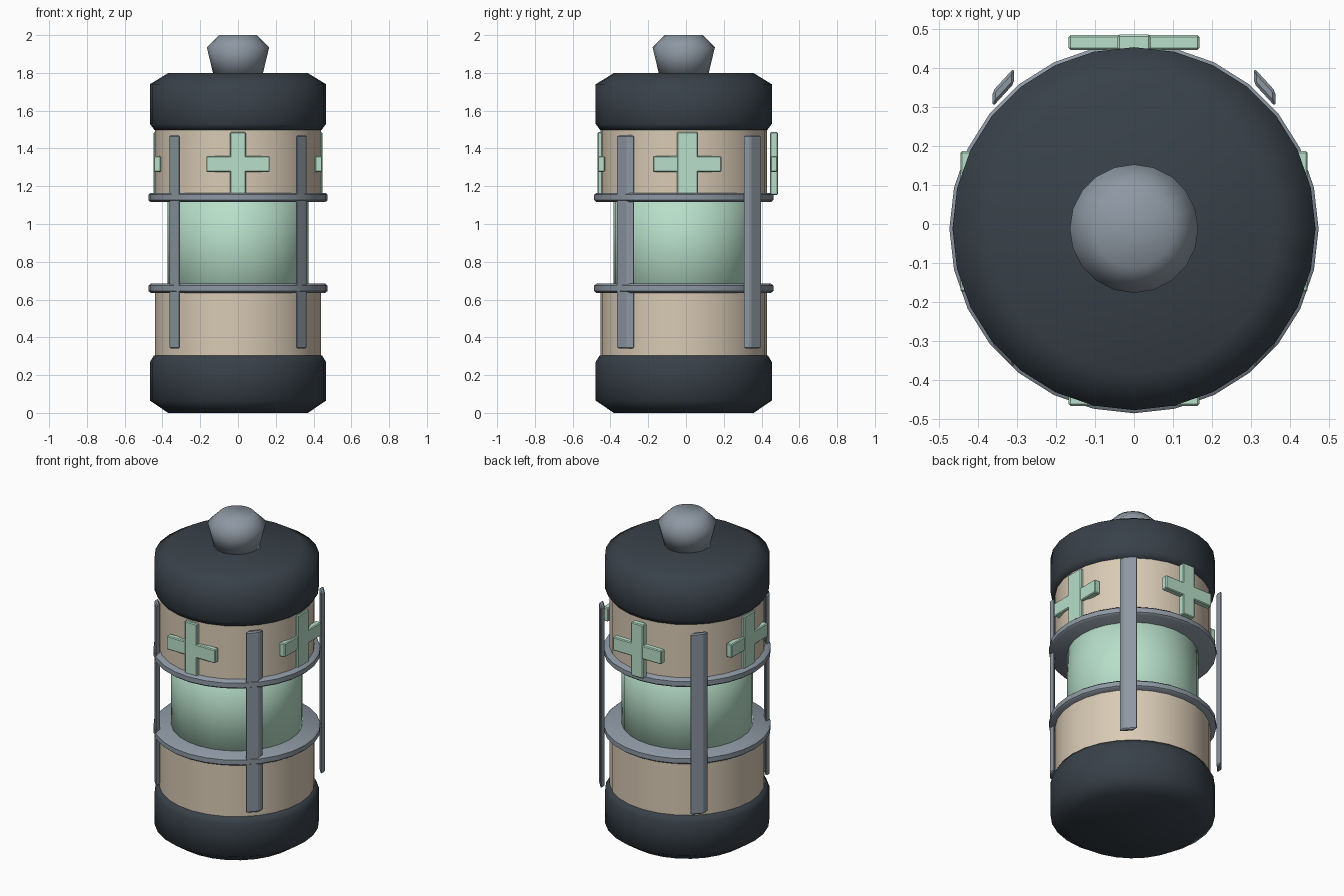
import bpy, bmesh, math
from mathutils import Vector

cube = bpy.data.objects.get("Cube")
if cube:
    bpy.data.objects.remove(cube, do_unlink=True)

AXIS_Y = -0.012
SIDES = 28


def material(name, rgb):
    mat = bpy.data.materials.new(name)
    mat.use_nodes = True
    color = (*rgb, 1)
    mat.diffuse_color = color
    mat.node_tree.nodes["Principled BSDF"].inputs["Base Color"].default_value = color
    return mat


DARK = material("dark slate", (0.040, 0.053, 0.067))
BEIGE = material("warm beige", (0.69, 0.59, 0.46))
GREEN = material("pale green", (0.48, 0.74, 0.59))
GREY = material("steel grey", (0.27, 0.315, 0.367))


def finish(name, bm, mat, smooth_angle=None, bevel=0):
    """Turn a bmesh into an object with material, shading and bevel."""
    bmesh.ops.recalc_face_normals(bm, faces=bm.faces)
    mesh = bpy.data.meshes.new(name)
    bm.to_mesh(mesh)
    bm.free()
    mesh.materials.append(mat)
    if smooth_angle:
        mesh.shade_smooth()
        if smooth_angle < 180:
            mesh.set_sharp_from_angle(angle=math.radians(smooth_angle))
    obj = bpy.data.objects.new(name, mesh)
    bpy.context.collection.objects.link(obj)
    if bevel:
        mod = obj.modifiers.new("Bevel", 'BEVEL')
        mod.width = bevel
        mod.segments = 1
    return obj


def lathe(name, profile, mat, smooth_angle, sides=SIDES):
    """Solid of revolution from (radius, height) points, closed at both ends."""
    bm = bmesh.new()
    rings = []
    for r, z in profile:
        angles = [math.tau * i / sides for i in range(sides)]
        rings.append([bm.verts.new((r * math.cos(a), AXIS_Y + r * math.sin(a), z))
                      for a in angles])
    for low, high in zip(rings, rings[1:]):
        for i in range(sides):
            j = (i + 1) % sides
            bm.faces.new((low[i], low[j], high[j], high[i]))
    bm.faces.new(rings[0])
    bm.faces.new(rings[-1])
    return finish(name, bm, mat, smooth_angle)


def prism(name, outline, z0, z1, mat, bevel):
    """Upright prism over an (x, y) outline."""
    bm = bmesh.new()
    base = bm.faces.new([bm.verts.new((x, y, z0)) for x, y in outline])
    top = bmesh.ops.extrude_face_region(bm, geom=[base])["geom"]
    bmesh.ops.translate(bm, vec=Vector((0, 0, z1 - z0)),
                        verts=[g for g in top if isinstance(g, bmesh.types.BMVert)])
    return finish(name, bm, mat, bevel=bevel)


def box(name, x, y, z, mat, bevel):
    outline = [(x[0], y[0]), (x[1], y[0]), (x[1], y[1]), (x[0], y[1])]
    return prism(name, outline, z[0], z[1], mat, bevel)


# Dark chamfered caps
lathe("bottom_cap", [(0.37, 0), (0.466, 0.065), (0.466, 0.27), (0.445, 0.305)], DARK, 180)
lathe("top_cap", [(0.442, 1.497), (0.466, 1.53), (0.466, 1.74), (0.368, 1.80)], DARK, 180)

# Knob on the lid
lathe("knob", [(0.13, 1.79), (0.165, 1.935), (0.10, 2.0)], GREY, 180, 20)

# Canister body and the inner glass
lathe("lower_body", [(0.44, 0.28), (0.44, 0.66)], BEIGE, 40)
lathe("upper_body", [(0.44, 1.14), (0.44, 1.52)], BEIGE, 40)
lathe("glass", [(0.372, 0.5), (0.372, 1.3)], GREEN, 180)

# Flat hoops where body meets glass
for name, z in (("lower_hoop", 0.635), ("upper_hoop", 1.116)):
    lathe(name, [(0.462, z), (0.474, z + 0.01), (0.474, z + 0.039), (0.462, z + 0.049)], GREY, 40)

# Four slanted upright struts
for sx, side in ((1, "left"), (-1, "right")):
    for sy, end, mid in ((1, "back", 0.351), (-1, "front", -0.32)):
        outline = [(sx * x, mid + sy * y) for x, y in
                   ((0.308, 0.05), (0.363, -0.01), (0.363, -0.05), (0.308, 0.01))]
        prism(f"{end}_{side}_strut", outline, 0.34, 1.47, GREY, 0.007)

# Cross emblems on all four sides, each made of two bars
BAR_Z = (1.275, 1.36)
POST_Z = (1.153, 1.487)
for end, y0, y1 in (("front", -0.467, -0.430), ("back", 0.447, 0.485)):
    box(f"{end}_cross_bar", (-0.168, 0.168), (y0, y1), BAR_Z, GREEN, 0.005)
    box(f"{end}_cross_post", (-0.042, 0.042), (y0 - 0.001, y1 + 0.001), POST_Z, GREEN, 0.005)
for side, x0, x1 in (("left", 0.408, 0.446), ("right", -0.446, -0.408)):
    box(f"{side}_cross_bar", (x0, x1), (-0.175, 0.187), BAR_Z, GREEN, 0.005)
    box(f"{side}_cross_post", (x0 - 0.001, x1 + 0.001), (-0.048, 0.063), POST_Z, GREEN, 0.005)
